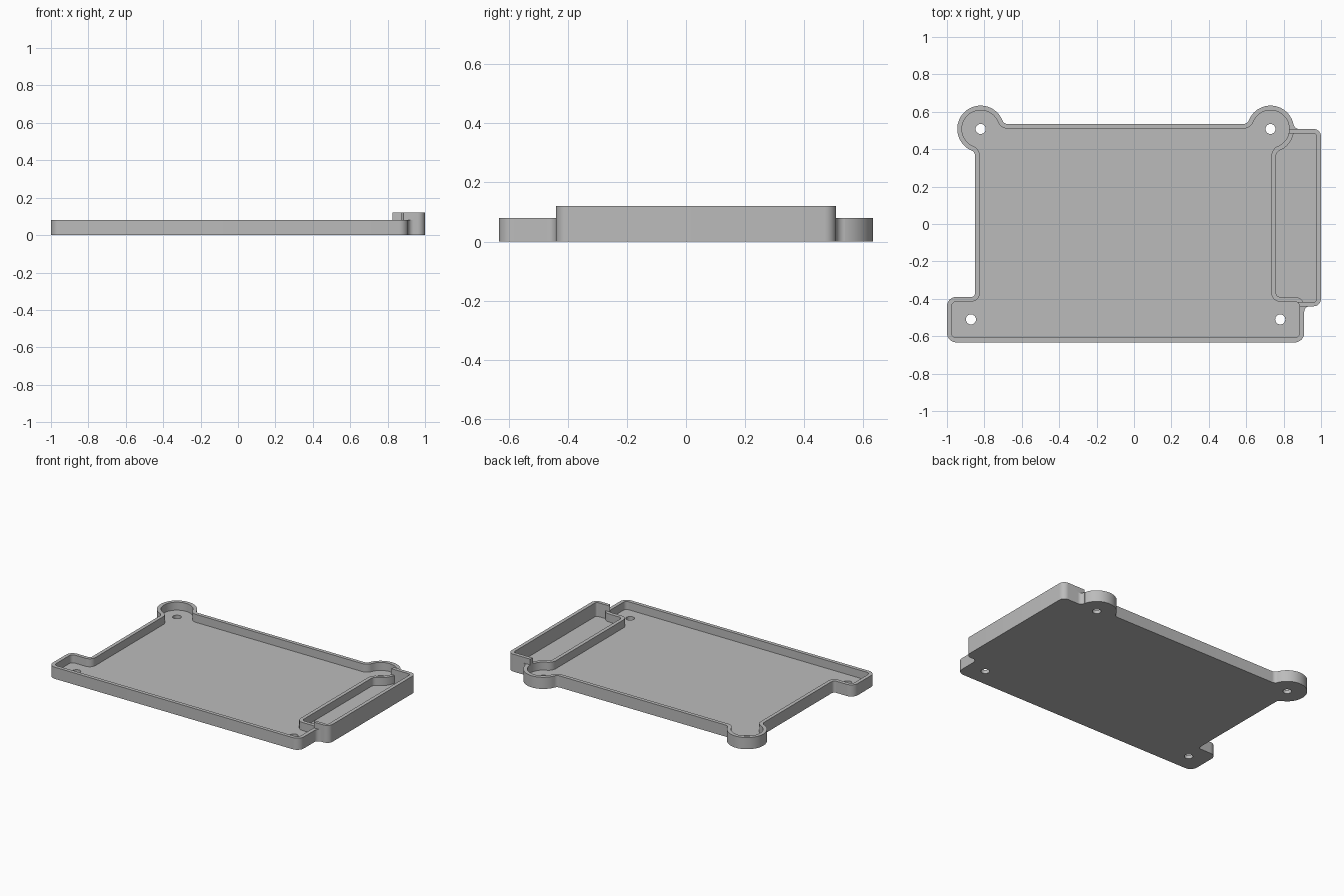
import bpy, bmesh, math

if "Cube" in bpy.data.objects:
    bpy.data.objects.remove(bpy.data.objects["Cube"])

WALL, FLOOR, TRAY_H, BOX_H = 0.025, 0.025, 0.08, 0.12
MID = -0.045          # symmetry line of the tray
LOBE_X, LOBE_Y, LOBE_R = 0.775, 0.508, 0.125
FIL = 0.03


def arc(cx, cy, r, a0, a1, n=8):
    return [(cx + r * math.cos(math.radians(a0 + (a1 - a0) * i / n)),
             cy + r * math.sin(math.radians(a0 + (a1 - a0) * i / n))) for i in range(n + 1)]


def deg(y, x):
    return math.degrees(math.atan2(y, x))


def tray_outline():
    # right half: foot, side wall, round screw lobe; then mirrored
    side, top = 0.805, 0.535
    dx = side + FIL - LOBE_X
    dy = math.sqrt((LOBE_R + FIL) ** 2 - dx ** 2)
    ey = top + FIL - LOBE_Y
    ex = math.sqrt((LOBE_R + FIL) ** 2 - ey ** 2)
    p = arc(0.905, -0.583, 0.05, -90, 0) + arc(0.905, -0.44, 0.05, 0, 90)
    p += arc(side + 0.02, -0.37, 0.02, 270, 180)
    p += arc(side + FIL, LOBE_Y - dy, FIL, 180, deg(dy, -dx))
    p += arc(LOBE_X, LOBE_Y, LOBE_R, deg(-dy, dx), deg(ey, -ex), 40)[1:]
    p += arc(LOBE_X - ex, top + FIL, FIL, deg(-ey, ex), -90)[1:]
    p += [(-x, y) for x, y in reversed(p)]
    return [(x + MID, y) for x, y in p]


def inset(pts, d):
    out = []
    for i, (x, y) in enumerate(pts):
        normals = []
        for a, b in ((pts[i - 1], (x, y)), ((x, y), pts[(i + 1) % len(pts)])):
            ux, uy = b[0] - a[0], b[1] - a[1]
            length = math.hypot(ux, uy)
            normals.append((-uy / length, ux / length))
        (ax, ay), (bx, by) = normals
        k = d / (1 + ax * bx + ay * by)
        out.append((x + (ax + bx) * k, y + (ay + by) * k))
    return out


def prism(name, pts, z0, z1):
    bm = bmesh.new()
    face = bm.faces.new([bm.verts.new((x, y, z0)) for x, y in pts])
    ext = bmesh.ops.extrude_face_region(bm, geom=[face])
    for v in ext["geom"]:
        if isinstance(v, bmesh.types.BMVert):
            v.co.z = z1
    bmesh.ops.recalc_face_normals(bm, faces=bm.faces)
    me = bpy.data.meshes.new(name)
    bm.to_mesh(me)
    bm.free()
    ob = bpy.data.objects.new(name, me)
    bpy.context.collection.objects.link(ob)
    return ob


def combine(ob, other, op):
    # apply a boolean and discard the helper
    mod = ob.modifiers.new("cut", "BOOLEAN")
    mod.operation, mod.solver, mod.object = op, "EXACT", other
    dg = bpy.context.evaluated_depsgraph_get()
    me = bpy.data.meshes.new_from_object(ob.evaluated_get(dg))
    ob.modifiers.clear()
    ob.data = me
    bpy.data.objects.remove(other)


def side_box(x0, x1, y0, y1, r):
    return ([(x0, y0)] + arc(x1 - r, y0 + r, r, -90, 0)
            + arc(x1 - r, y1 - r, r, 0, 90) + [(x0, y1)])


def fillet(x, y, s):
    # concave web between the tray and the end of the side box
    pts = arc(x + FIL, y + s * FIL, FIL, 180, 180 + s * 90)
    return pts + [(x + FIL, y - s * 0.01), (x - 0.012, y - s * 0.01), (x - 0.012, y + s * FIL)]


outline = tray_outline()

# tray body with the taller side box
tray = prism("tray", outline, 0, TRAY_H)
combine(tray, prism("box_body", side_box(0.75, 1.0, -0.44, 0.508, 0.04), 0, BOX_H), "UNION")
combine(tray, prism("front_web", fillet(0.91, -0.44, -1), 0, TRAY_H), "UNION")
combine(tray, prism("back_web", fillet(0.853, 0.508, 1), 0, TRAY_H), "UNION")

# hollow of the side box, leaving the tray wall standing as a divider
box_hollow = prism("box_hollow", side_box(0.74, 0.975, -0.418, 0.483, 0.015), FLOOR, 0.3)
combine(box_hollow, prism("divider", outline, -0.1, TRAY_H), "DIFFERENCE")
combine(tray, box_hollow, "DIFFERENCE")

# hollow of the tray
combine(tray, prism("tray_hollow", inset(outline, WALL), FLOOR, 0.3), "DIFFERENCE")

# screw holes
for s in (-1, 1):
    for u, y in ((LOBE_X, LOBE_Y), (0.827, -0.51)):
        hole = prism("hole", arc(MID + s * u, y, 0.027, 0, 345, 23), -0.1, 0.2)
        combine(tray, hole, "DIFFERENCE")

# colour and shading
grey = bpy.data.materials.new("light_grey")
grey.diffuse_color = (0.5, 0.5, 0.5, 1)
grey.use_nodes = True
grey.node_tree.nodes["Principled BSDF"].inputs["Base Color"].default_value = grey.diffuse_color
tray.data.materials.clear()
tray.data.materials.append(grey)
for f in tray.data.polygons:
    f.material_index = 0
bpy.context.view_layer.objects.active = tray
tray.select_set(True)
bpy.ops.object.shade_smooth_by_angle(angle=math.radians(30))
